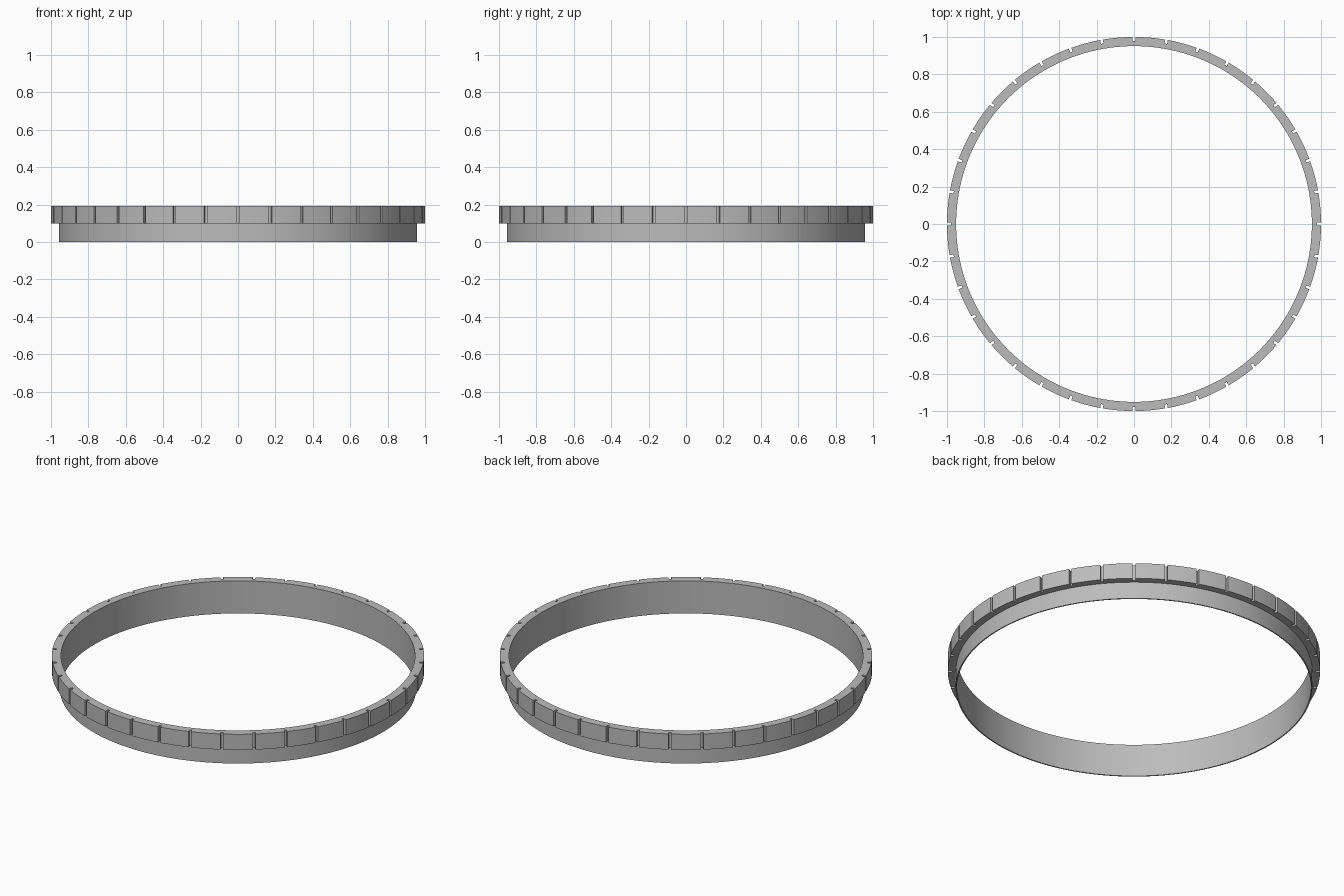
import bpy, bmesh
from math import cos, sin, radians, degrees

cube = bpy.data.objects.get("Cube")
if cube:
    bpy.data.objects.remove(cube, do_unlink=True)

INNER, SKIRT, RIM, SLOT_FLOOR = 0.951, 0.958, 1.0, 0.979
LEDGE, TOP = 0.1, 0.193
SLOTS, STEPS = 36, 5
HALF_SLOT = 0.007

mat = bpy.data.materials.new("plain grey")
mat.use_nodes = True
grey = (0.50, 0.50, 0.50, 1)
mat.diffuse_color = grey
mat.node_tree.nodes["Principled BSDF"].inputs["Base Color"].default_value = grey

# Columns around the ring: angle in degrees and rim radius, dropping in at each slot
pitch = 360 / SLOTS
half = degrees(HALF_SLOT)
columns = []
for s in range(SLOTS):
    a = s * pitch
    columns += [(a - half, RIM), (a - half, SLOT_FLOOR), (a + half, SLOT_FLOOR)]
    columns += [(a + half + (pitch - 2 * half) * i / STEPS, RIM) for i in range(STEPS)]

# Each column carries the closed wall profile: bore, top, slotted rim, ledge, skirt
bm = bmesh.new()
rings = []
for angle, rim in columns:
    t = radians(angle)
    profile = [(INNER, 0), (INNER, TOP), (rim, TOP), (rim, LEDGE), (SKIRT, LEDGE), (SKIRT, 0)]
    rings.append([bm.verts.new((r * cos(t), r * sin(t), z)) for r, z in profile])

for a, b in zip(rings, rings[1:] + rings[:1]):
    for i in range(len(a)):
        j = (i + 1) % len(a)
        bm.faces.new((a[i], a[j], b[j], b[i]))

# Weld the doubled columns at the slot walls
bmesh.ops.remove_doubles(bm, verts=bm.verts[:], dist=0.0001)
bmesh.ops.recalc_face_normals(bm, faces=bm.faces[:])

mesh = bpy.data.meshes.new("slotted_ring")
bm.to_mesh(mesh)
bm.free()
mesh.materials.append(mat)
ring = bpy.data.objects.new("slotted_ring", mesh)
bpy.context.collection.objects.link(ring)

bpy.ops.object.select_all(action="DESELECT")
ring.select_set(True)
bpy.context.view_layer.objects.active = ring
bpy.ops.object.shade_smooth_by_angle(angle=radians(30))
